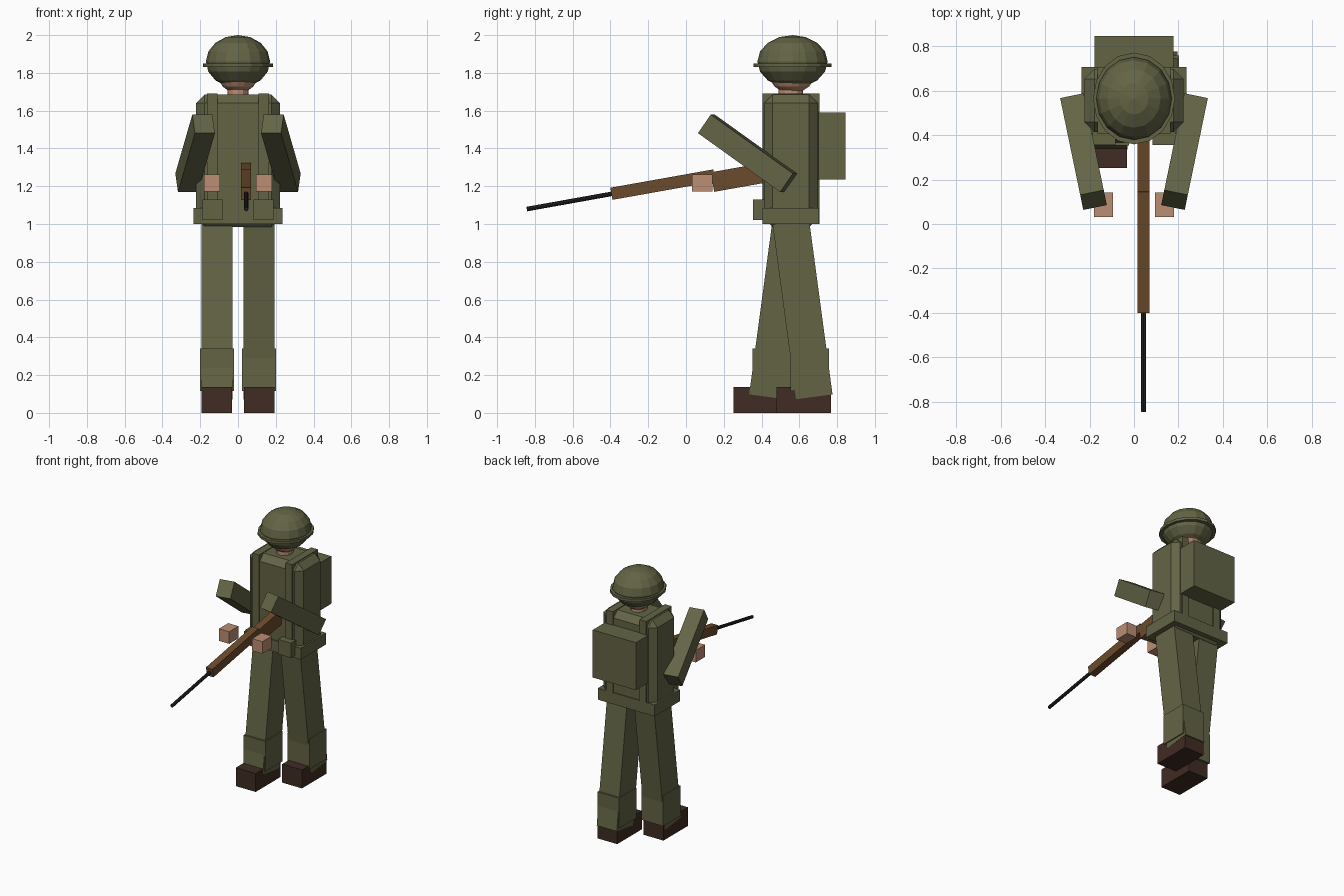
import bpy
import bmesh
from mathutils import Matrix, Vector

cube = bpy.data.objects.get("Cube")
if cube:
    bpy.data.objects.remove(cube, do_unlink=True)


def material(name, rgb):
    mat = bpy.data.materials.new(name)
    mat.use_nodes = True
    color = (*rgb, 1)
    mat.diffuse_color = color
    shader = next(n for n in mat.node_tree.nodes if n.type == "BSDF_PRINCIPLED")
    shader.inputs["Base Color"].default_value = color
    return mat


OLIVE = material("olive cloth", (0.125, 0.127, 0.06))
SKIN = material("skin", (0.5, 0.27, 0.17))
WOOD = material("walnut wood", (0.15, 0.07, 0.026))
LEATHER = material("dark leather", (0.05, 0.025, 0.017))
STEEL = material("dark steel", (0.016, 0.017, 0.015))


def finish(bm, name, mat, matrix):
    mesh = bpy.data.meshes.new(name)
    bmesh.ops.transform(bm, matrix=matrix, verts=bm.verts)
    bmesh.ops.recalc_face_normals(bm, faces=bm.faces)
    bm.to_mesh(mesh)
    bm.free()
    mesh.materials.append(mat)
    obj = bpy.data.objects.new(name, mesh)
    bpy.context.scene.collection.objects.link(obj)
    return obj


def placed(center, size):
    return Matrix.Translation(center) @ Matrix.Diagonal((*size, 1))


def along(a, b, width, thick):
    """Unit z axis stretched from a to b, with the local x axis kept level."""
    a, b = Vector(a), Vector(b)
    d = (b - a).normalized()
    side = Vector((1, 0, 0)) if abs(d.x) < 1e-6 else d.cross((0, 0, 1)).normalized()
    rot = Matrix((side, d.cross(side), d)).transposed().to_4x4()
    size = Matrix.Diagonal((width, thick, (b - a).length, 1))
    return Matrix.Translation((a + b) / 2) @ rot @ size


def box(name, mat, matrix, bevel=0):
    bm = bmesh.new()
    bmesh.ops.create_cube(bm, size=1)
    if bevel:
        bmesh.ops.transform(bm, matrix=matrix, verts=bm.verts)
        bmesh.ops.bevel(bm, geom=bm.edges[:], offset=bevel, segments=1,
                        affect="EDGES")
        matrix = Matrix()
    return finish(bm, name, mat, matrix)


def cylinder(name, mat, matrix, sides):
    bm = bmesh.new()
    bmesh.ops.create_cone(bm, cap_ends=True, segments=sides,
                          radius1=1, radius2=1, depth=1)
    return finish(bm, name, mat, matrix)


def ball(name, mat, center, radii):
    bm = bmesh.new()
    bmesh.ops.create_uvsphere(bm, u_segments=16, v_segments=8, radius=1)
    return finish(bm, name, mat, placed(center, radii))


# Body and pack
box("torso", OLIVE, placed((0, 0.555, 1.335), (0.445, 0.285, 0.7)), 0.045)
box("belt", OLIVE, placed((0, 0.555, 1.043), (0.47, 0.3, 0.085)))
box("backpack", OLIVE, placed((0, 0.773, 1.412), (0.357, 0.145, 0.355)))

# Head and helmet
cylinder("neck", SKIN, placed((0, 0.555, 1.7), (0.055, 0.064, 0.1)), 12)
ball("head", SKIN, (0, 0.56, 1.82), (0.115, 0.13, 0.13))
ball("helmet_dome", OLIVE, (0, 0.564, 1.86), (0.17, 0.186, 0.14))
cylinder("helmet_brim", OLIVE, placed((0, 0.564, 1.84), (0.184, 0.206, 0.02)), 16)

# Paired parts: s is the side, step is the stride of that leg
for side, s, step in (("left", 1, 0.1), ("right", -1, -0.1)):
    box(side + "_strap", OLIVE, placed((s * 0.137, 0.555, 1.345), (0.055, 0.302, 0.69)))
    box(side + "_pouch", OLIVE, placed((s * 0.135, 0.385, 1.075), (0.105, 0.06, 0.11)))
    box(side + "_arm", OLIVE, along((s * 0.272, 0.543, 1.218),
                                    (s * 0.182, 0.108, 1.53), 0.108, 0.12))
    box(side + "_hand", SKIN, placed((s * 0.137, 0.086, 1.218), (0.085, 0.11, 0.09)))
    x = s * 0.112
    box(side + "_leg", OLIVE, along((x, 0.555 + step * 1.24, 0.085),
                                    (x, 0.555, 1.01), 0.165, 0.195))
    box(side + "_gaiter", OLIVE, placed((x, 0.555 + step, 0.228), (0.18, 0.204, 0.225)))
    box(side + "_boot", LEATHER, placed((x, 0.51 + step * 1.13, 0.069),
                                        (0.163, 0.29, 0.138)))

# Rifle
GUN_X = 0.043
box("rifle_forestock", WOOD, along((GUN_X, -0.395, 1.16), (GUN_X, 0.15, 1.257), 0.054, 0.065))
box("rifle_buttstock", WOOD, along((GUN_X, 0.14, 1.222), (GUN_X, 0.5, 1.286), 0.054, 0.105))
cylinder("rifle_barrel", STEEL, along((GUN_X, -0.843, 1.079), (GUN_X, -0.38, 1.162),
                                      0.012, 0.012), 8)
